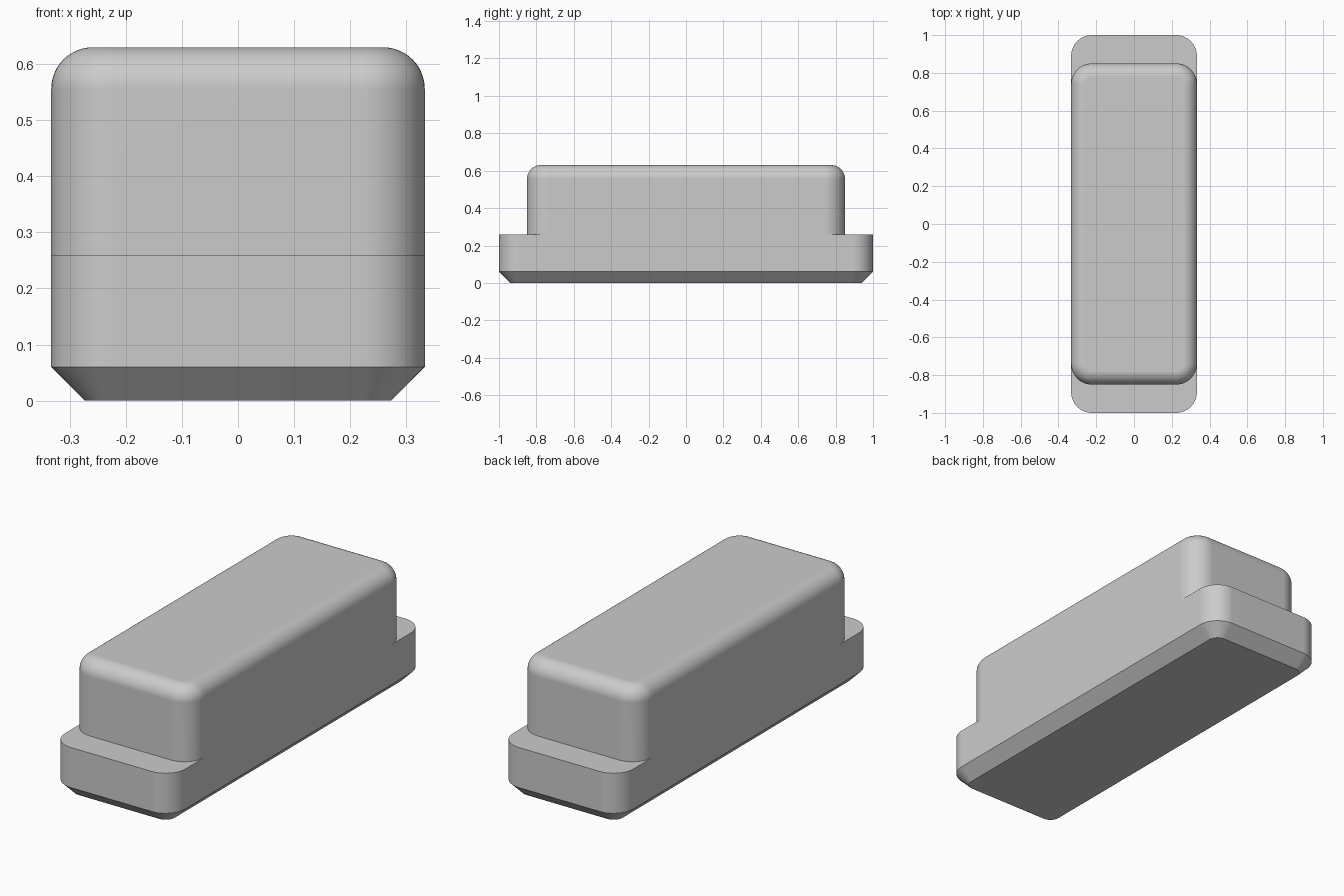
import bpy, bmesh
from math import sin, cos, pi, radians

cube = bpy.data.objects.get("Cube")
if cube:
    bpy.data.objects.remove(cube, do_unlink=True)

HALF_W, CORNER, STEPS = 0.333, 0.11, 12
BASE_TOP, TOP, FILLET, CHAMFER = 0.26, 0.63, 0.074, 0.06

grey = bpy.data.materials.new("plain grey")
grey.use_nodes = True
colour = (0.6, 0.6, 0.6, 1)
grey.diffuse_color = colour
grey.node_tree.nodes["Principled BSDF"].inputs["Base Color"].default_value = colour


def rounded_ring(bm, half_l, inset, z):
    """Rounded rectangle, offset inwards by inset."""
    ring = []
    for i, (sx, sy) in enumerate([(1, 1), (-1, 1), (-1, -1), (1, -1)]):
        for k in range(STEPS + 1):
            a = (i + k / STEPS) * pi / 2
            r = CORNER - inset
            ring.append(bm.verts.new((sx * (HALF_W - CORNER) + r * cos(a),
                                      sy * (half_l - CORNER) + r * sin(a), z)))
    return ring


def lofted_block(name, half_l, profile):
    """Closed solid through (inset, height) sections."""
    bm = bmesh.new()
    rings = [rounded_ring(bm, half_l, d, z) for d, z in profile]
    for low, high in zip(rings, rings[1:]):
        for i in range(len(low)):
            j = (i + 1) % len(low)
            bm.faces.new((low[i], low[j], high[j], high[i]))
    bm.faces.new(rings[0][::-1])
    bm.faces.new(rings[-1])
    mesh = bpy.data.meshes.new(name)
    bm.to_mesh(mesh)
    bm.free()
    mesh.materials.append(grey)
    obj = bpy.data.objects.new(name, mesh)
    bpy.context.collection.objects.link(obj)
    return obj


# Long base with a chamfered underside
body = lofted_block("body", 1.0, [(CHAMFER, 0), (0, CHAMFER), (0, BASE_TOP)])

# Shorter upper block with a rounded top edge
arc = [(FILLET * (1 - cos(a)), TOP - FILLET * (1 - sin(a)))
       for a in (k * pi / 2 / STEPS for k in range(STEPS + 1))]
upper = lofted_block("upper_block", 0.85, [(0, BASE_TOP)] + arc)

# Fuse both into one solid with seamless sides
union = body.modifiers.new("Union", "BOOLEAN")
union.operation, union.solver, union.object = "UNION", "EXACT", upper
bpy.context.view_layer.update()
fused = bpy.data.meshes.new_from_object(
    body.evaluated_get(bpy.context.evaluated_depsgraph_get()))
body.modifiers.clear()
body.data = fused
bpy.data.objects.remove(upper, do_unlink=True)

bm = bmesh.new()
bm.from_mesh(fused)
bmesh.ops.remove_doubles(bm, verts=bm.verts, dist=0.0001)
bmesh.ops.dissolve_limit(bm, angle_limit=radians(0.5), verts=bm.verts, edges=bm.edges)
bm.to_mesh(fused)
bm.free()

# Smooth rounded corners, crisp ledge and chamfer
bpy.ops.object.select_all(action="DESELECT")
body.select_set(True)
bpy.context.view_layer.objects.active = body
bpy.ops.object.shade_smooth_by_angle(angle=radians(30))
weighted = body.modifiers.new("Flat faces", "WEIGHTED_NORMAL")
weighted.keep_sharp = True
